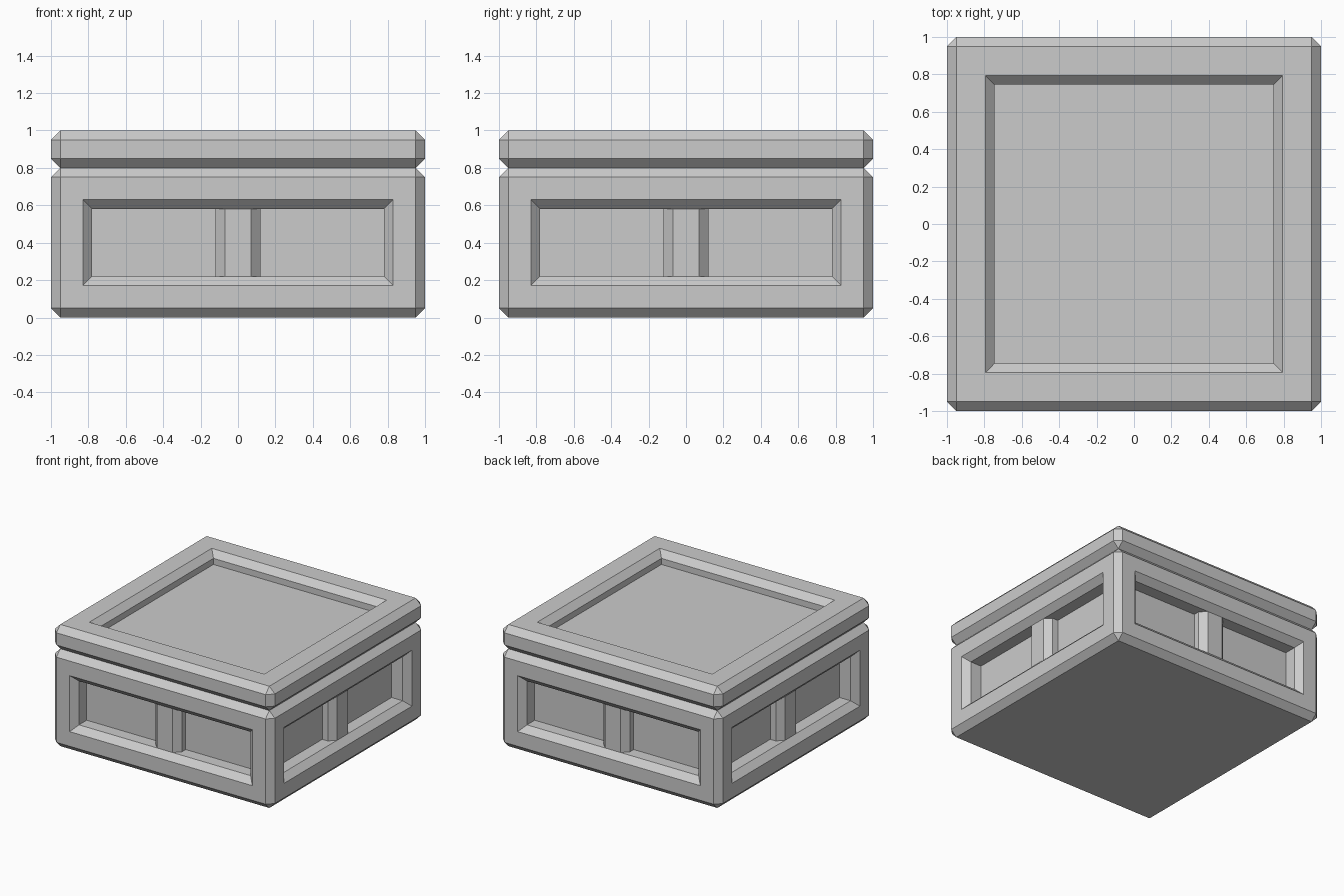
import bpy, bmesh
from math import radians
from mathutils import Matrix, Vector

if "Cube" in bpy.data.objects:
    bpy.data.objects.remove(bpy.data.objects["Cube"])

C = 0.05  # chamfer shared by every part


def chamfered_box(lo, hi, edge_filter=lambda e: True):
    bm = bmesh.new()
    lo, hi = Vector(lo), Vector(hi)
    bmesh.ops.create_cube(bm, size=1, matrix=Matrix.Translation((lo + hi) / 2)
                          @ Matrix.Diagonal((*(hi - lo), 1)))
    bmesh.ops.bevel(bm, geom=[e for e in bm.edges if edge_filter(e)], offset=C,
                    offset_type='OFFSET', segments=1, profile=0.5, affect='EDGES')
    bm.normal_update()
    return bm


def recess(bm, direction, border, depth):
    """Sink a panel: flat border, sloped rim, then a straight wall."""
    d = Vector(direction)
    face = max((f for f in bm.faces if f.normal.dot(d) > 0.99),
               key=lambda f: f.calc_area())
    bmesh.ops.inset_region(bm, faces=[face], thickness=border, use_even_offset=True)
    for thickness, sink in ((C, C), (0, depth)):
        if thickness:
            bmesh.ops.inset_region(bm, faces=[face], thickness=thickness,
                                   use_even_offset=True)
        else:
            out = bmesh.ops.extrude_discrete_faces(bm, faces=[face])
            face = out['faces'][0]
        bmesh.ops.translate(bm, verts=face.verts, vec=-d * sink)
        bm.normal_update()


def finish(bm, name):
    mesh = bpy.data.meshes.new(name)
    bm.to_mesh(mesh)
    bm.free()
    obj = bpy.data.objects.new(name, mesh)
    bpy.context.collection.objects.link(obj)
    return obj


# Lower body with a sunken panel on each side
body = chamfered_box((-1, -1, 0), (1, 1, 0.8))
for d in ((0, -1, 0), (1, 0, 0), (0, 1, 0), (-1, 0, 0)):
    recess(body, d, 0.12, 0.1)
finish(body, "body")

# Lid slab with a sunken top
lid = chamfered_box((-1, -1, 0.8), (1, 1, 1))
recess(lid, (0, 0, 1), 0.155, 0.05)
finish(lid, "lid")

# Centre post in each side panel, front vertical edges chamfered
for i, side in enumerate(("front", "right", "back", "left")):
    post = chamfered_box(
        (-0.12, -0.95, 0.22), (0.12, -0.84, 0.58),
        lambda e: all(v.co.y < -0.9 for v in e.verts)
        and abs(e.verts[0].co.z - e.verts[1].co.z) > 0.1)
    bmesh.ops.rotate(post, verts=post.verts, cent=(0, 0, 0),
                     matrix=Matrix.Rotation(radians(90 * i), 3, 'Z'))
    finish(post, side + "_post")
